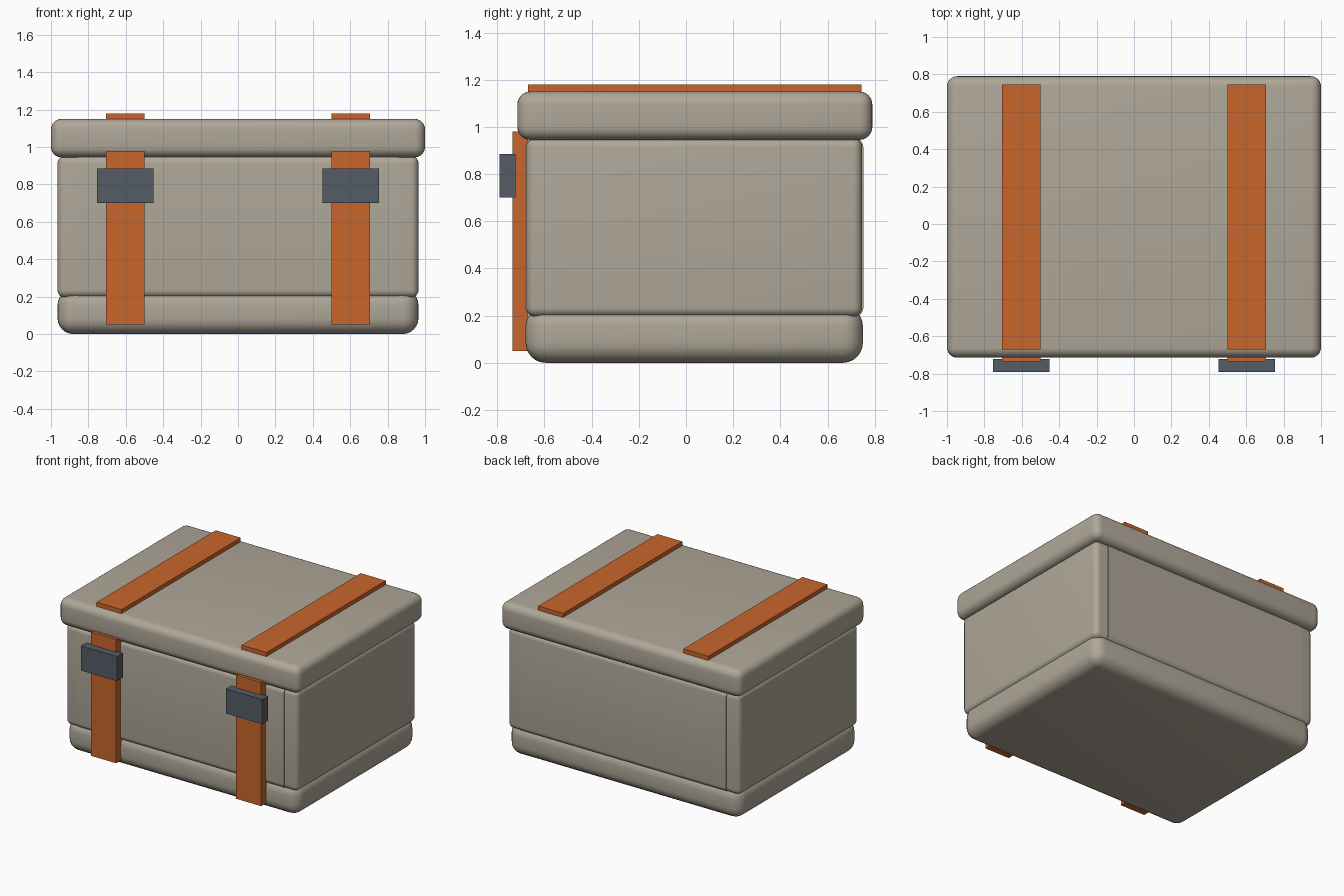
import bpy
import math

cube = bpy.data.objects.get("Cube")
if cube:
    bpy.data.objects.remove(cube, do_unlink=True)


def material(name, rgb):
    mat = bpy.data.materials.new(name)
    mat.use_nodes = True
    colour = (*rgb, 1.0)
    mat.diffuse_color = colour
    mat.node_tree.nodes["Principled BSDF"].inputs["Base Color"].default_value = colour
    return mat


shell = material("warm grey shell", (0.43, 0.385, 0.315))
webbing = material("orange webbing", (0.58, 0.133, 0.024))
slate = material("slate buckle", (0.09, 0.107, 0.133))


def box(name, x, y, z, mat, radius=0.0):
    """Box from (min, max) ranges, optionally with rounded edges."""
    ranges = (x, y, z)
    bpy.ops.mesh.primitive_cube_add(size=1, location=[(a + b) / 2 for a, b in ranges])
    obj = bpy.context.object
    obj.name = name
    obj.scale = [b - a for a, b in ranges]
    bpy.ops.object.transform_apply(location=False, rotation=False, scale=True)
    obj.data.materials.append(mat)
    if radius:
        bevel = obj.modifiers.new("rounded edges", "BEVEL")
        bevel.width = radius
        bevel.segments = 6
        bpy.ops.object.modifier_apply(modifier=bevel.name)
        bpy.ops.object.shade_smooth_by_angle(angle=math.radians(35))
    return obj


# Rounded base, body and overhanging lid
box("base", (-0.965, 0.965), (-0.68, 0.75), (0.0, 0.24), shell, 0.085)
box("body", (-0.965, 0.965), (-0.677, 0.747), (0.195, 0.953), shell, 0.04)
box("lid", (-1.0, 1.0), (-0.715, 0.79), (0.945, 1.15), shell, 0.055)

# Front and back panels, set between the corner strips
for name, y in (("front_panel", (-0.682, -0.582)), ("back_panel", (0.652, 0.752))):
    panel = box(name, (-0.86, 0.86), y, (0.195, 0.953), shell)
    bevel = panel.modifiers.new("rounded rails", "BEVEL")
    bevel.width = 0.04
    bevel.segments = 6
    bevel.limit_method = "WEIGHT"
    weights = panel.data.attributes.new("bevel_weight_edge", "FLOAT", "EDGE")
    for edge in panel.data.edges:
        a, b = (panel.data.vertices[i].co for i in edge.vertices)
        weights.data[edge.index].value = float(abs(a.x - b.x) > 1)
    bpy.ops.object.modifier_apply(modifier=bevel.name)
    bpy.ops.object.shade_smooth_by_angle(angle=math.radians(35))

# Straps and buckles, one set on each side
for side, cx in (("left", 0.603), ("right", -0.603)):
    strap_x = (cx - 0.104, cx + 0.104)
    box(side + "_lid_strap", strap_x, (-0.67, 0.745), (1.14, 1.18), webbing)
    box(side + "_front_strap", strap_x, (-0.735, -0.67), (0.05, 0.98), webbing)
    box(side + "_buckle", (cx - 0.151, cx + 0.151), (-0.79, -0.722), (0.70, 0.885), slate)
